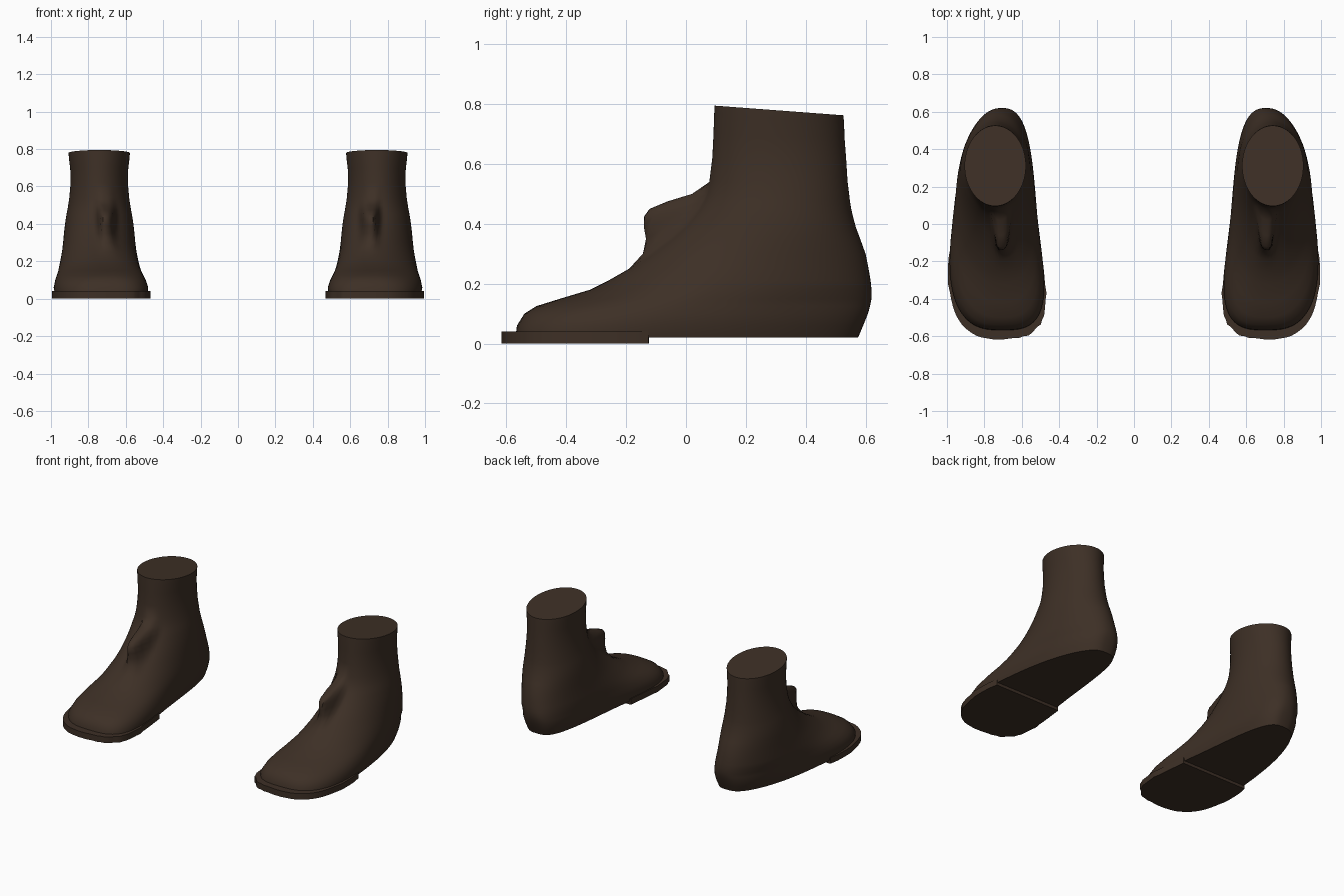
import bpy, bmesh, math, random

if "Cube" in bpy.data.objects:
    bpy.data.objects.remove(bpy.data.objects["Cube"])

random.seed(4)
SEG = 80

brown = bpy.data.materials.new("dark brown leather")
brown.diffuse_color = (0.047, 0.029, 0.019, 1)
brown.use_nodes = True
brown.node_tree.nodes["Principled BSDF"].inputs["Base Color"].default_value = brown.diffuse_color

# Boot levels: z, front y, back y, half width front, half width back, squareness, instep bump
LEVELS = [
    (.02, -.57, .575, .255, .185, 3.0, 0),
    (.06, -.565, .592, .262, .195, 3.0, 0),
    (.10, -.54, .608, .252, .20, 2.8, 0),
    (.125, -.50, .615, .242, .20, 2.6, 0),
    (.15, -.42, .62, .232, .20, 2.4, 0),
    (.18, -.32, .62, .222, .20, 2.3, 0),
    (.21, -.26, .617, .214, .198, 2.2, 0),
    (.25, -.19, .61, .203, .195, 2.1, 0),
    (.30, -.12, .60, .193, .193, 2.0, .025),
    (.35, -.055, .582, .187, .19, 2.0, .08),
    (.39, -.01, .567, .182, .186, 2.0, .133),
    (.425, .02, .558, .178, .18, 2.0, .163),
    (.45, .04, .552, .175, .175, 2.0, .165),
    (.475, .055, .548, .17, .17, 2.0, .12),
    (.50, .067, .545, .166, .166, 2.0, .05),
    (.54, .078, .54, .16, .16, 2.0, 0),
    (.62, .088, .535, .153, .153, 2.0, 0),
    (.70, .092, .53, .155, .155, 2.0, 0),
    (.765, .094, .528, .162, .162, 2.0, 0),
    (.795, .096, .526, .164, .164, 2.0, 0),
]


def section(yf, yb, hf, hb, n, bump=0):
    """Egg-shaped plan section, wider at the ball of the foot."""
    pts = []
    for i in range(SEG):
        a = 2 * math.pi * i / SEG
        c, s = math.cos(a), math.sin(a)
        u = -math.copysign(abs(c) ** (2 / n), c)
        side = math.copysign(abs(s) ** (2 / n), s)
        half = (hf + hb) / 2 - (hf - hb) * u
        length = min(1, max(0, (yb - yf - .45) / .6))
        x = .742 - .04 * length * u * u + half * side
        y = (yf + yb) / 2 + (yb - yf) / 2 * u
        if u < 0:
            y -= bump * math.exp(-((x - .705) / .045) ** 4)
        pts.append((x, y))
    return pts


def loft(name, rings, sign):
    """Skin a stack of rings, cap both ends, and place on the chosen side."""
    bm = bmesh.new()
    loops = [[bm.verts.new((sign * x, y, z)) for x, y, z in r] for r in rings]
    k = len(loops[0])
    for lo, hi in zip(loops, loops[1:]):
        for i in range(k):
            j = (i + 1) % k
            bm.faces.new((lo[i], lo[j], hi[j], hi[i]))
    bm.faces.new(loops[0])
    bm.faces.new(loops[-1])
    bmesh.ops.recalc_face_normals(bm, faces=bm.faces)
    me = bpy.data.meshes.new(name)
    bm.to_mesh(me)
    bm.free()
    me.materials.append(brown)
    ob = bpy.data.objects.new(name, me)
    bpy.context.collection.objects.link(ob)
    bpy.ops.object.select_all(action='DESELECT')
    ob.select_set(True)
    bpy.context.view_layer.objects.active = ob
    bpy.ops.object.shade_smooth_by_angle(angle=math.radians(50))


# Boot body rings, with the cuff sloping down towards the heel
body = []
for z, yf, yb, hf, hb, n, bump in LEVELS:
    slope = .075 * max(0, (z - .62) / .175)
    body.append([(x, y, z - slope * (y - .096))
                 for x, y in section(yf, yb, hf, hb, n, bump)])

# Forefoot sole plate: slightly ragged lip around the toes
lip = []
for x, y in section(-.615, .575, .272, .185, 2.9):
    if y < -.12:
        r = random.uniform(-.004, .004)
        lip.append((min(x + r, .998), y + r))
# start the loop at the rear edge so the outline closes straight across
plate = [[(x, y, z) for x, y in lip] for z in (0, .04)]

for label, sign in (("right", 1), ("left", -1)):
    loft(label + "_boot", body, sign)
    loft(label + "_toe_sole", plate, sign)
